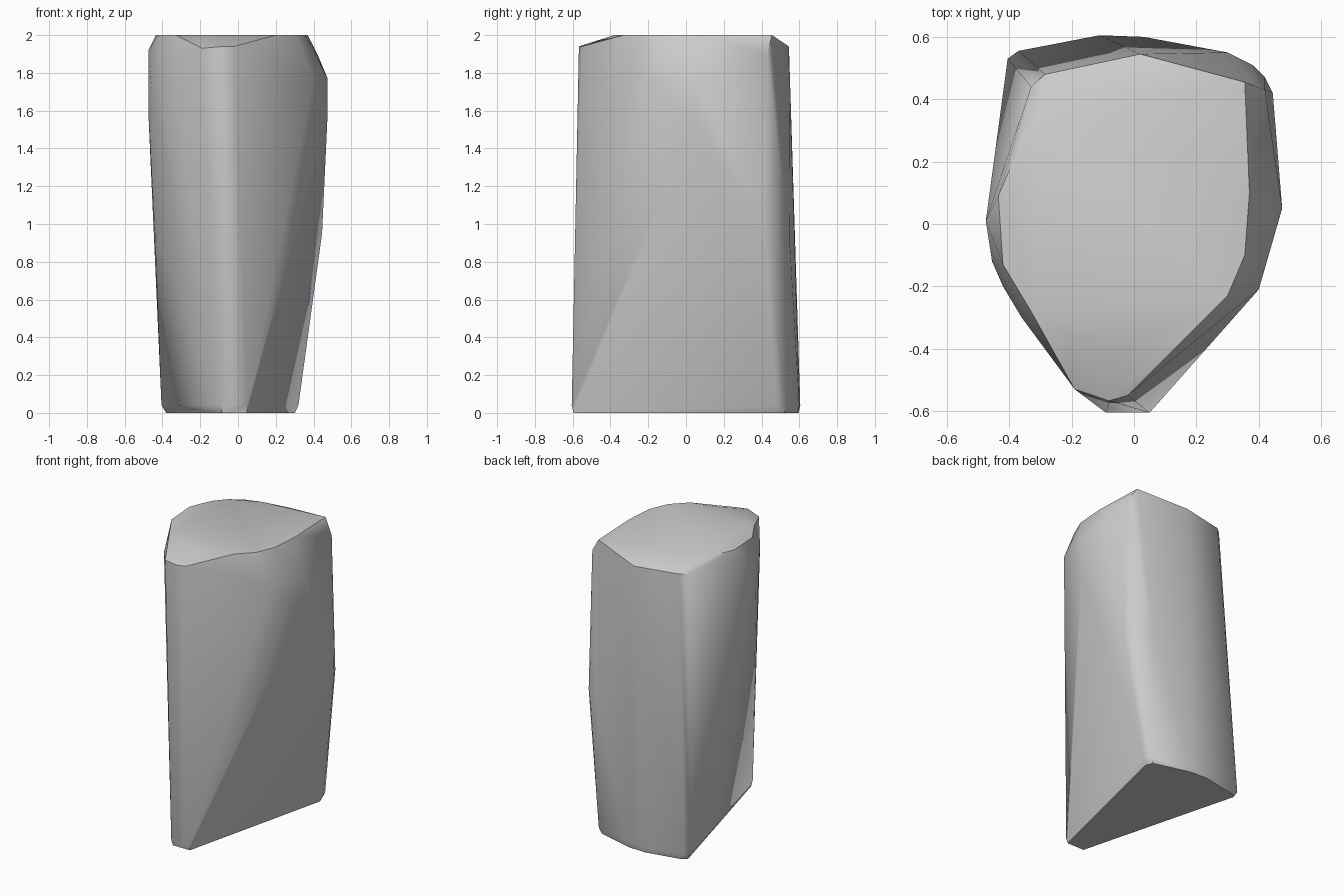
import bpy
import bmesh
import math

cube = bpy.data.objects.get("Cube")
if cube:
    bpy.data.objects.remove(cube, do_unlink=True)

# Plain grey stone
stone = bpy.data.materials.new("stone grey")
stone.use_nodes = True
grey = (0.6, 0.6, 0.6, 1)
stone.diffuse_color = grey
stone.node_tree.nodes["Principled BSDF"].inputs["Base Color"].default_value = grey

# Footprint: blunt front tip widening to two back corners
foot = [(-.09, -.605), (.05, -.605), (.32, .48), (.3, .53),
        (.03, .6), (-.11, .605), (-.37, .555), (-.405, .53)]

# Flat, rounded top
top = [(.355, .455), (-.1, .41), (-.3, .32), (-.37, .24), (-.435, .09),
       (-.42, -.13), (-.33, -.28), (-.2, -.36), (0, -.38), (.2, -.33),
       (.3, -.23), (.355, -.1), (.37, .1)]

# Bevelled rim, front lip and bulging flanks
rim = [(.02, .545, 1.94), (-.285, .48, 1.94), (-.33, .44, 1.94),
       (-.19, -.53, 1.93), (-.08, -.567, 1.94), (-.02, -.55, 1.94)]
flanks = [(.475, .05, 1.77), (.473, .05, 1.55), (.4, -.21, 1.78),
          (.42, .43, 1.9), (.445, .42, .95), (.42, .47, .95),
          (.38, .51, .92), (.3, .55, .9),
          (-.475, .01, 1.92), (-.475, .01, 1.6), (-.455, -.12, 1.7),
          (-.42, -.2, 1.75), (-.36, -.3, 1.85), (-.44, .1, .95)]

points = [(x, y, .04) for x, y in foot]
points += [(x * .94, y * .985, 0) for x, y in foot]
points += [(x, y, 2) for x, y in top] + rim + flanks

# Wrap the points in one faceted skin
bm = bmesh.new()
for p in points:
    bm.verts.new(p)
hull = bmesh.ops.convex_hull(bm, input=bm.verts)
loose = [v for v in bm.verts if not v.link_faces]
bmesh.ops.delete(bm, geom=loose, context='VERTS')
bmesh.ops.dissolve_limit(bm, angle_limit=math.radians(1),
                         verts=bm.verts, edges=bm.edges)
bmesh.ops.recalc_face_normals(bm, faces=bm.faces)
mesh = bpy.data.meshes.new("standing_stone")
bm.to_mesh(mesh)
bm.free()
mesh.materials.append(stone)

rock = bpy.data.objects.new("standing_stone", mesh)
bpy.context.collection.objects.link(rock)
bpy.ops.object.select_all(action='DESELECT')
rock.select_set(True)
bpy.context.view_layer.objects.active = rock
bpy.ops.object.shade_smooth_by_angle(angle=math.radians(35))
